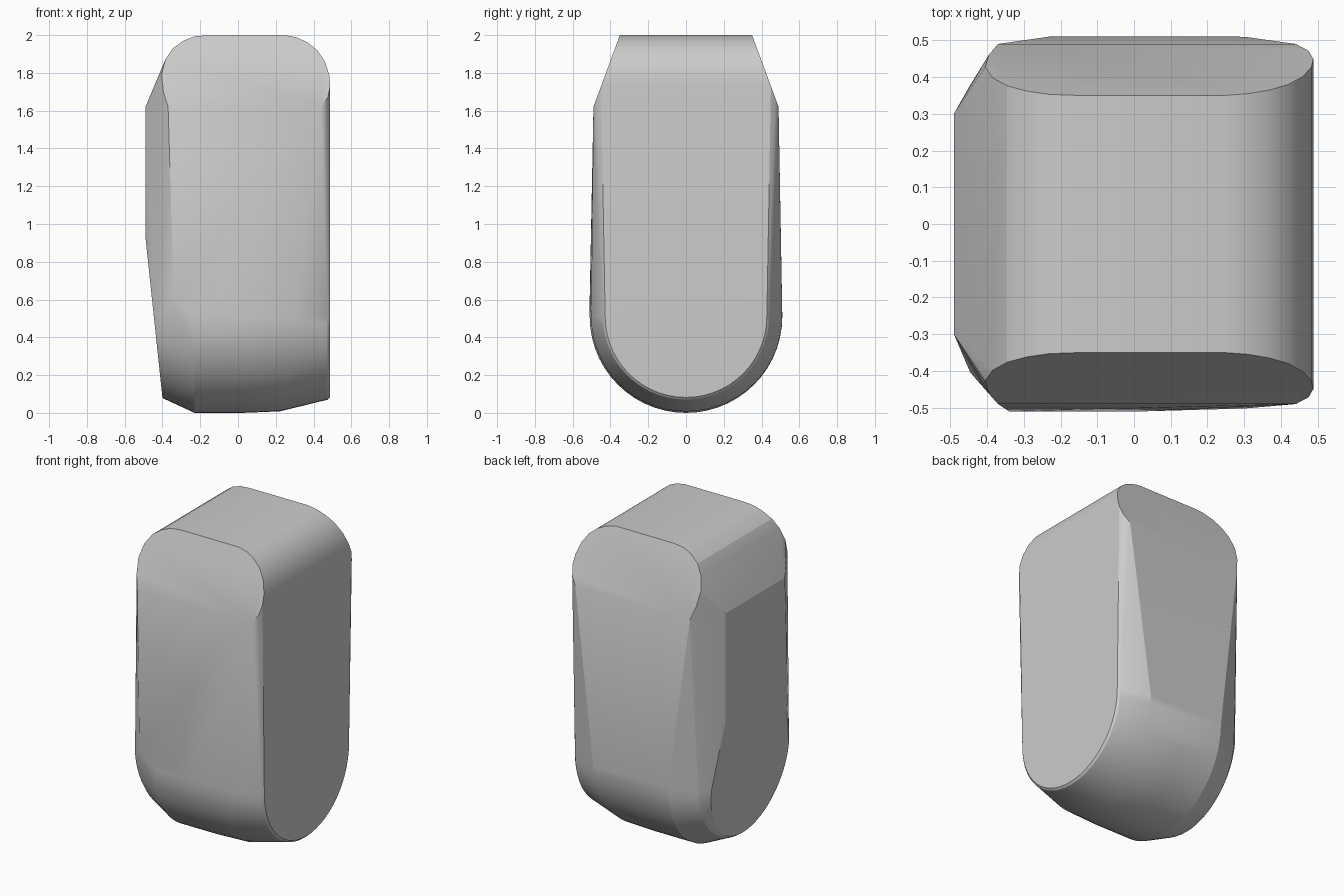
import bpy, bmesh, math

if "Cube" in bpy.data.objects:
    bpy.data.objects.remove(bpy.data.objects["Cube"])

bm = bmesh.new()


def add(x, y, z):
    bm.verts.new((x, y, z))


def lower_arc(x_of_z, radius, front=1.0, back=1.0, n=28):
    """Half circle in the YZ plane hanging below z = 0.51."""
    for i in range(n + 1):
        a = math.pi * i / n
        y, z = radius * math.cos(a), 0.51 - radius * math.sin(a)
        add(x_of_z(z), y * (back if y > 0 else front), z)


# rounded top: end outline (x, z) on the two sloping end planes
top_outline = [(-0.37, 1.62), (-0.395, 1.70), (-0.405, 1.79), (-0.385, 1.87),
               (-0.345, 1.93), (-0.29, 1.97), (-0.23, 1.993), (-0.16, 2.0),
               (0.25, 2.0), (0.31, 1.988), (0.37, 1.96), (0.42, 1.92),
               (0.46, 1.86), (0.483, 1.79), (0.488, 1.73), (0.475, 1.67),
               (0.44, 1.62)]
for side in (-1, 1):
    for x, z in top_outline:
        add(x, side * (0.49 - (z - 1.62) * 0.368), z)
    # flat raised panel on the left
    add(-0.49, side * 0.30, 1.62)
    add(-0.49, side * 0.30, 0.93)

# rounded bottom: belly and side rings
lower_arc(lambda z: -0.23, 0.51)
lower_arc(lambda z: 0.02, 0.51)
lower_arc(lambda z: 0.22 + 0.08 * z / 0.51, 0.502, back=1.015)
lower_arc(lambda z: 0.475, 0.44)
lower_arc(lambda z: 0.486, 0.428)
lower_arc(lambda z: -0.40 - 0.106 * (z - 0.08), 0.43, front=0.94, back=0.88)
lower_arc(lambda z: -0.392, 0.435)
add(-0.34, -0.51, 0.6)

# wrap everything in one convex skin
res = bmesh.ops.convex_hull(bm, input=bm.verts[:])
loose = [v for v in bm.verts if not v.link_faces]
bmesh.ops.delete(bm, geom=loose, context='VERTS')
bmesh.ops.recalc_face_normals(bm, faces=bm.faces[:])
bmesh.ops.dissolve_limit(bm, angle_limit=math.radians(0.5),
                         verts=bm.verts[:], edges=bm.edges[:])

mesh = bpy.data.meshes.new("rounded_block")
bm.to_mesh(mesh)
bm.free()
block = bpy.data.objects.new("rounded_block", mesh)
bpy.context.collection.objects.link(block)
bpy.context.view_layer.objects.active = block
block.select_set(True)
bpy.ops.object.shade_smooth_by_angle(angle=math.radians(20))
